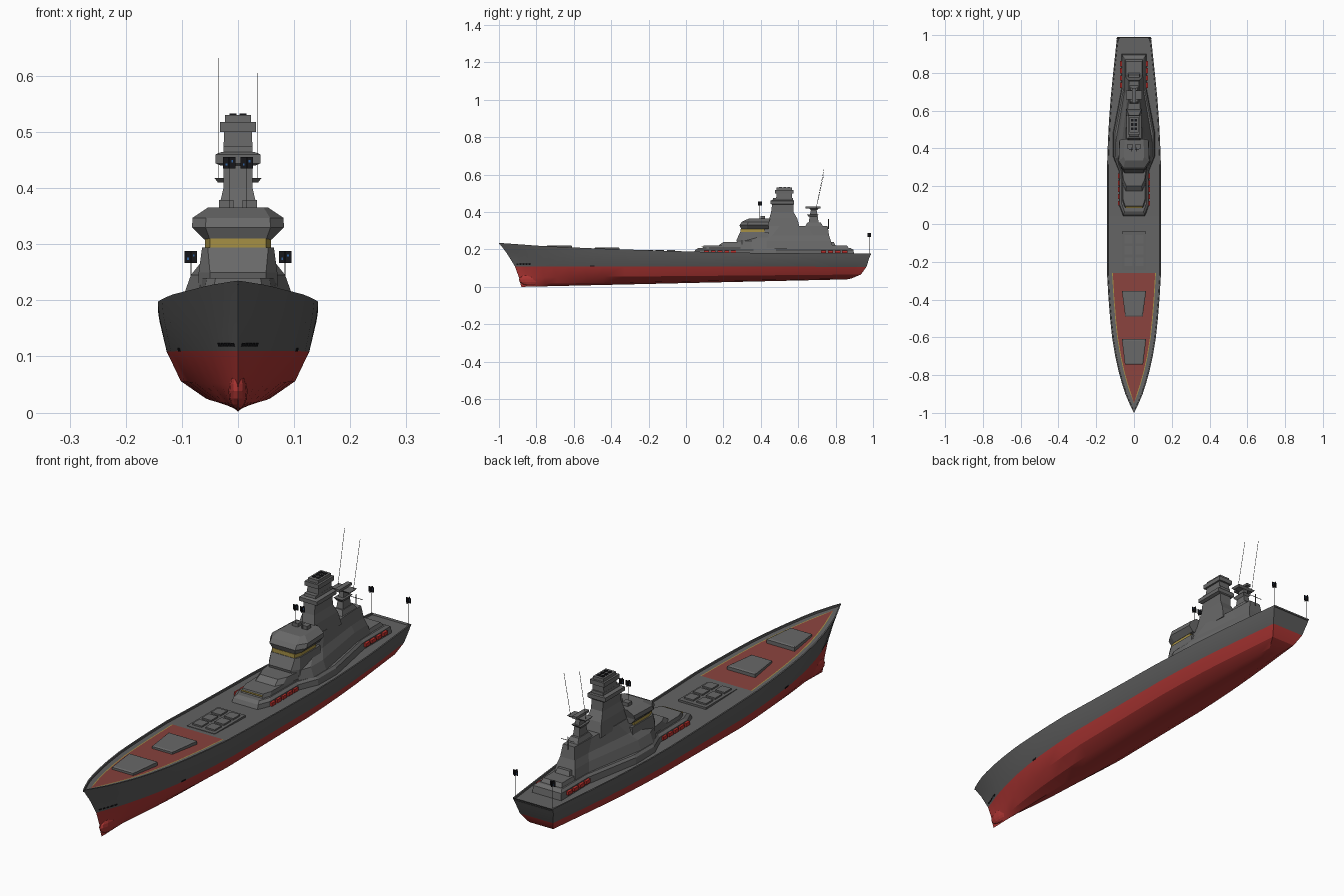
import bpy, bmesh, math
from mathutils import Vector, Matrix
from mathutils.bvhtree import BVHTree

if "Cube" in bpy.data.objects:
    bpy.data.objects.remove(bpy.data.objects["Cube"])

def mat(name, r, g, b):
    m = bpy.data.materials.new(name)
    m.diffuse_color = (r, g, b, 1)
    m.use_nodes = True
    m.node_tree.nodes["Principled BSDF"].inputs["Base Color"].default_value = m.diffuse_color
    return m

HULL = mat("hull_gray", .105, .105, .105)
DECK = mat("deck_gray", .125, .125, .125)
STRUCT = mat("structure_gray", .14, .14, .14)
RED = mat("hull_red", .42, .036, .033)
DECKRED = mat("deck_red", .25, .055, .047)
YELLOW = mat("yellow", .38, .28, .06)
BLACK = mat("black", .008, .008, .01)
RAFT = mat("raft_red", .5, .03, .025)
BLUE = mat("blue", .03, .12, .35)

def finish(name, bm, mats):
    bmesh.ops.recalc_face_normals(bm, faces=bm.faces)
    me = bpy.data.meshes.new(name)
    bm.to_mesh(me)
    bm.free()
    for m in mats:
        me.materials.append(m)
    ob = bpy.data.objects.new(name, me)
    bpy.context.collection.objects.link(ob)
    return ob

def box(name, c, s, m, rot=None):
    bm = bmesh.new()
    M = Matrix.Translation(c) @ (rot or Matrix()) @ Matrix.Diagonal((*s, 1))
    bmesh.ops.create_cube(bm, size=1, matrix=M)
    return finish(name, bm, [m])

def rod(name, a, b, r, m):
    a, b = Vector(a), Vector(b)
    bm = bmesh.new()
    M = Matrix.Translation((a + b) / 2) @ (b - a).to_track_quat('Z', 'Y').to_matrix().to_4x4()
    bmesh.ops.create_cone(bm, cap_ends=True, segments=6, radius1=r, radius2=r, depth=(b - a).length, matrix=M)
    return finish(name, bm, [m])

def tier(name, levels, m):
    """Loft of mirrored outlines: each level is (z, [(half_width, y) front to back])."""
    bm = bmesh.new()
    rings = []
    for z, pts in levels:
        loop = pts + [(-x, y) for x, y in reversed(pts)]
        rings.append([bm.verts.new((x, y, z)) for x, y in loop])
    for a, b in zip(rings, rings[1:]):
        n = len(a)
        for i in range(n):
            bm.faces.new((a[i], a[(i + 1) % n], b[(i + 1) % n], b[i]))
    bm.faces.new(rings[0])
    bm.faces.new(rings[-1])
    return finish(name, bm, [m])

def rect(x, y0, y1):
    return [(x, y0), (x, y1)]

def interp(tab, x):
    for (a, u), (b, v) in zip(tab, tab[1:]):
        if x <= b:
            return u + (v - u) * max(0, (x - a) / (b - a))
    return tab[-1][1]

# hull: rows along the ship, each with its own stem and stern position
PLAN = [(-1, 0), (-.97, .016), (-.9, .046), (-.82, .072), (-.72, .096), (-.6, .116), (-.45, .132), (-.26, .143),
        (.3, .143), (.5, .136), (.7, .121), (.85, .105), (.99, .09)]
SHEER = [(-1, .235), (-.75, .217), (-.45, .204), (0, .189), (.4, .181), (1, .177)]
ROWS = [  # y start, y end, z start, z end, half beam, fineness
    (-.88, .86, .0, .04, 0, 1), (-.885, .885, .014, .045, .058, 1.5), (-.893, .935, .05, .066, .102, 1.35),
    (-.915, .965, .11, .107, .127, 1.15), (-.957, .98, .178, .155, .14, 1.03)]
TS = [0, .012, .025, .05, .075, .11, .15, .2, .25, .31, .372, .45, .55, .65, .72, .78, .84, .9, .94, .97, 1]
bm = bmesh.new()
grid = {1: [], -1: []}
for s in (1, -1):
    for y0, y1, z0, z1, B, p in ROWS:
        grid[s].append([bm.verts.new((s * B * (interp(PLAN, -1 + 1.99 * t) / .143) ** p,
                        y0 + (y1 - y0) * t, z0 + (z1 - z0) * t)) for t in TS])
    for inset, dz in ((0, 0), (.006, 0), (.007, -.007), (.027, -.007), (.031, -.007), (9, -.007)):
        row = []
        for t in TS:
            y = -1 + 1.99 * t
            row.append(bm.verts.new((s * max(0, interp(PLAN, y) - inset), y, interp(SHEER, y) + dz)))
        grid[s].append(row)
    g = grid[s]
    for j in range(len(g) - 1):
        for i in range(len(TS) - 1):
            f = bm.faces.new((g[j][i], g[j][i + 1], g[j + 1][i + 1], g[j + 1][i]))
            fore = i < TS.index(.372)
            f.material_index = (1 if j < 3 else 0 if j < 7 else 2 if j == 7 else
                                (4 if fore else 2) if j == 8 else (3 if fore else 2))
for j in range(5):
    f = bm.faces.new((grid[1][j][-1], grid[1][j + 1][-1], grid[-1][j + 1][-1], grid[-1][j][-1]))
    f.material_index = 1 if j < 3 else 0
bmesh.ops.remove_doubles(bm, verts=bm.verts, dist=1e-5)
bmesh.ops.recalc_face_normals(bm, faces=bm.faces)
bvh = BVHTree.FromBMesh(bm)
hull = finish("hull", bm, [HULL, RED, DECK, DECKRED, YELLOW])
bpy.context.view_layer.objects.active = hull
hull.select_set(True)
bpy.ops.object.shade_smooth_by_angle(angle=math.radians(25))
hull.select_set(False)

# rounded forefoot
bm = bmesh.new()
bmesh.ops.create_uvsphere(bm, u_segments=12, v_segments=8, radius=1,
    matrix=Matrix.Translation((0, -.83, .038)) @ Matrix.Diagonal((.017, .063, .033, 1)))
finish("bow_bulb", bm, [RED])

# dark marks on the hull sides
for s in (1, -1):
    for y, z, l in [(-.9 + .016 * k, .121, .011) for k in range(5)] + [(-.5, .112, .024)]:
        loc, nrm, _, _ = bvh.ray_cast(Vector((s, y, z)), Vector((-s, 0, 0)))
        if loc:
            box("hull_mark", loc, (.003, l, .006), BLACK, nrm.to_track_quat('X', 'Z').to_matrix().to_4x4())

# foredeck hatch covers
for y0, y1, a, b, z in ((-.745, -.61, .048, .064, .222), (-.49, -.355, .046, .064, .21)):
    tier("hatch_cover", [(z - .03, [(a, y0), (b, y1)]), (z - .003, [(a, y0), (b, y1)]),
                         (z, [(a - .006, y0 + .006), (b - .006, y1 - .006)])], STRUCT)

# launcher cells amidships
box("cell_plate", (0, -.14, .187), (.125, .2, .01), DECK)
for s in (1, -1):
    for k in range(3):
        box("cell_lid", (s * .029, -.2 + .06 * k, .193), (.042, .045, .01), STRUCT)

# long deckhouse with stepped front
tier("deckhouse", [
    (.165, [(.06, .035), (.078, .09), (.08, .28), (.113, .36), (.113, .48), (.066, .72), (.066, .9)]),
    (.198, [(.056, .05), (.076, .1), (.078, .28), (.108, .36), (.108, .48), (.063, .72), (.063, .895)]),
    (.207, [(.05, .065), (.066, .11), (.068, .28), (.1, .36), (.1, .48), (.054, .72), (.054, .88)])], STRUCT)
tier("front_step", [(.2, [(.05, .085), (.062, .12), (.066, .34)]), (.222, [(.046, .095), (.058, .13), (.062, .34)])], STRUCT)
box("front_stripe", (0, .088, .2155), (.092, .008, .003), YELLOW)
tier("upper_step", [(.215, [(.045, .165), (.06, .2), (.072, .34)]), (.24, [(.04, .2), (.056, .235), (.07, .34)])], STRUCT)
tier("aft_step", [(.2, rect(.05, .7, .875)), (.222, rect(.042, .7, .86))], STRUCT)

# life rafts along the sides
for s in (1, -1):
    for k in range(5):
        box("life_raft", (s * .08, .11 + .036 * k, .188), (.012, .026, .014), RAFT)
        if k < 4:
            box("life_raft", (s * .068, .735 + .038 * k, .188), (.012, .028, .014), RAFT)

# sloping main body between the bridge and the aft mast
tier("main_body", [
    (.2, [(.07, .29), (.1, .35), (.1, .43), (.053, .7), (.05, .79)]),
    (.245, [(.066, .3), (.084, .35), (.084, .43), (.044, .69), (.042, .775)]),
    (.275, [(.05, .37), (.06, .4), (.06, .46), (.036, .68), (.033, .765)]),
    (.325, [(.035, .42), (.042, .44), (.042, .5), (.03, .65), (.026, .757)])], STRUCT)

# bridge with yellow window band
tier("bridge_base", [(.225, [(.05, .275), (.07, .3), (.07, .44)]), (.25, [(.05, .27), (.07, .3), (.07, .44)]),
                     (.294, [(.054, .29), (.064, .31), (.064, .44)])], STRUCT)
tier("bridge_windows", [(.293, [(.05, .292), (.059, .32), (.059, .42)]),
                        (.31, [(.05, .292), (.059, .32), (.059, .42)])], YELLOW)
tier("bridge_top", [(.308, [(.05, .295), (.06, .325), (.06, .44)]), (.33, [(.058, .286), (.082, .325), (.078, .44)]),
                    (.347, [(.057, .298), (.081, .335), (.076, .445)]),
                    (.365, [(.046, .335), (.054, .355), (.05, .45)])], STRUCT)
for s in (1, -1):
    box("roof_box", (s * .021, .41, .37), (.026, .025, .018), STRUCT)

# main tower mast with collars
tier("tower", [(.31, rect(.042, .43, .61)), (.365, rect(.034, .445, .595)), (.4, rect(.026, .455, .575)),
               (.475, rect(.026, .465, .572))], STRUCT)
tier("tower_collar", [(.44, rect(.03, .46, .575)), (.444, rect(.04, .452, .578)), (.46, rect(.04, .452, .578)),
                      (.464, rect(.03, .46, .575))], STRUCT)
tier("tower_head", [(.47, rect(.026, .482, .567)), (.53, rect(.023, .485, .567))], STRUCT)
tier("head_collar", [(.5, rect(.032, .475, .575)), (.518, rect(.032, .475, .575))], STRUCT)
for s in (1, -1):
    for k in range(3):
        box("tower_vent", (s * .009, .505 + .022 * k, .531), (.012, .014, .003), BLACK)

# aft mast with platform, arms and whip aerials
tier("aft_mast_base", [(.32, rect(.026, .635, .735)), (.345, rect(.018, .65, .72))], STRUCT)
tier("aft_mast", [(.34, rect(.015, .655, .71)), (.415, rect(.009, .668, .698))], STRUCT)
tier("mast_bracket", [(.375, rect(.012, .655, .7)), (.388, rect(.02, .645, .71))], STRUCT)
tier("mast_platform", [(.41, rect(.036, .668, .7)), (.418, rect(.042, .66, .708))], STRUCT)
box("mast_radar", (0, .68, .424), (.02, .08, .01), STRUCT)
for s, top in ((-1, .632), (1, .605)):
    rod("whip_aerial", (s * .035, .695, .416), (s * .035, .738, top), .0008, HULL)
rod("aft_pole", (0, .762, .31), (0, .762, .362), .0015, HULL)
rod("aft_yard", (-.03, .762, .348), (.03, .762, .348), .0013, HULL)
tier("aft_house_top", [(.22, rect(.033, .75, .8)), (.24, rect(.028, .755, .79))], STRUCT)

# small flags: crossed plates on thin poles
for s in (1, -1):
    for x, y, z, base in ((.084, .98, .277, .17), (.0155, .395, .445, .36)):
        rod("flag_pole", (s * x, y, base), (s * x, y, z), .0009, HULL)
        box("flag", (s * x, y, z), (.022, .002, .021), BLACK)
        box("flag_cross", (s * x, y, z), (.002, .02, .021), BLACK)
        for k in (1, -1):
            box("flag_patch", (s * x + .005 * k, y, z + .003 * k), (.003, .003, .004), BLUE)
